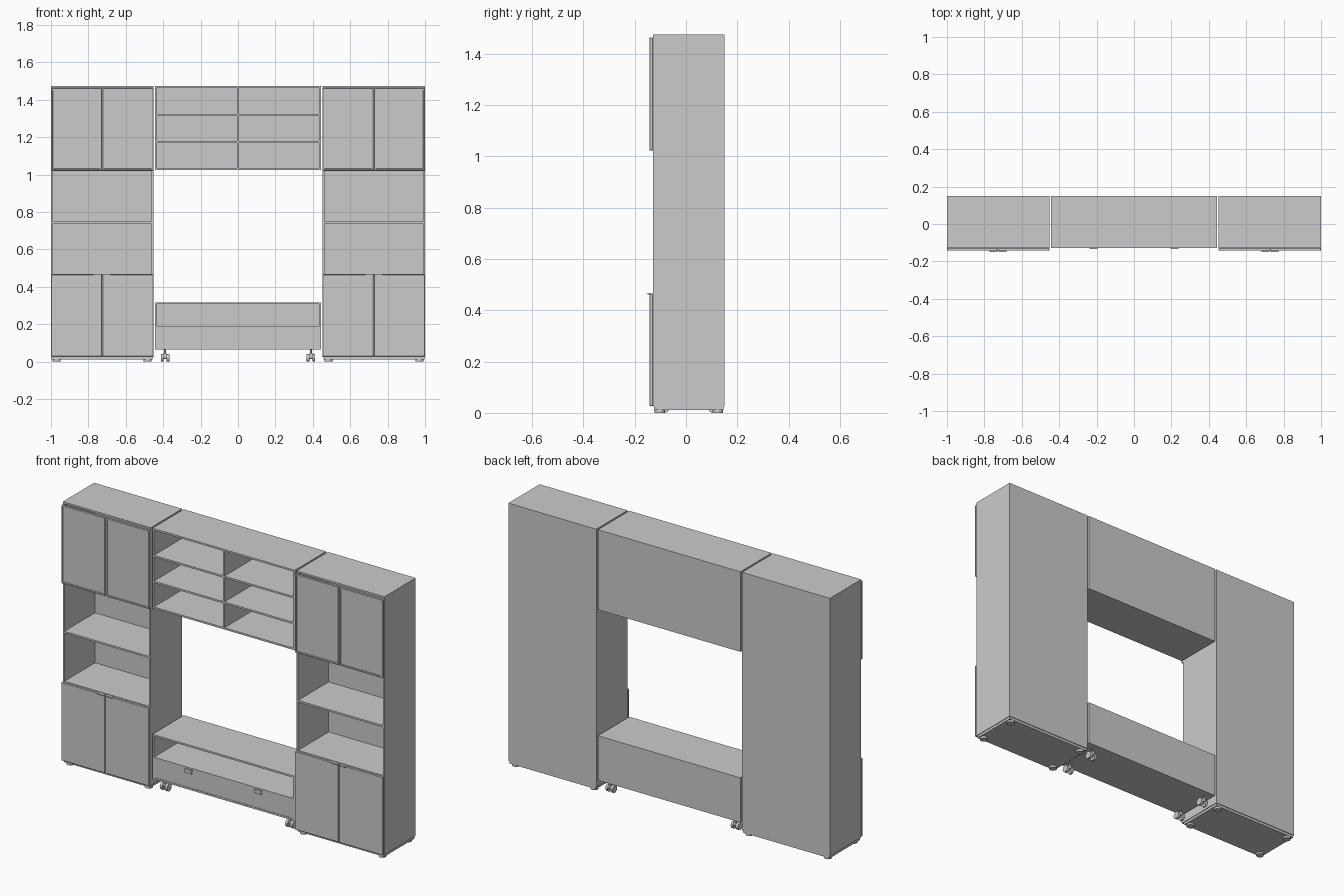
import bpy, bmesh, math
from mathutils import Matrix

if "Cube" in bpy.data.objects:
    bpy.data.objects.remove(bpy.data.objects["Cube"])

FRONT, BACK = -0.128, 0.15   # carcass depth
T = 0.01                     # board thickness


def finish(name, bm):
    me = bpy.data.meshes.new(name)
    bm.to_mesh(me)
    bm.free()
    ob = bpy.data.objects.new(name, me)
    bpy.context.collection.objects.link(ob)
    return ob


def add_box(bm, x, y, z):
    x, y, z = sorted(x), sorted(y), sorted(z)
    mid = [(a[0] + a[1]) / 2 for a in (x, y, z)]
    size = [a[1] - a[0] for a in (x, y, z)]
    bmesh.ops.create_cube(bm, size=1, matrix=Matrix.Translation(mid) @ Matrix.Diagonal((*size, 1)))


def boxes(name, *specs):
    bm = bmesh.new()
    for s in specs:
        add_box(bm, *s)
    return finish(name, bm)


def carcass(name, x, z, shelves=(), dividers=()):
    """Open-fronted box with a back panel, shelves (z of top face) and dividers (x, z range)."""
    x = sorted(x)
    inner = (x[0] + T, x[1] - T)
    yy = (FRONT, BACK)
    specs = [((x[0], inner[0]), yy, z), ((inner[1], x[1]), yy, z),
             (inner, yy, (z[0], z[0] + T)), (inner, yy, (z[1] - T, z[1])),
             (inner, (BACK - 0.006, BACK), (z[0] + T, z[1] - T))]
    specs += [(inner, (FRONT, BACK - 0.006), (s - T, s)) for s in shelves]
    specs += [((d - T / 2, d + T / 2), (FRONT, BACK - 0.006), zr) for d, zr in dividers]
    return boxes(name, *specs)


def door(name, x, z, framed):
    bm = bmesh.new()
    add_box(bm, x, (FRONT - 0.015, FRONT), z)
    bmesh.ops.bevel(bm, geom=bm.edges[:], offset=0.002, segments=1, affect='EDGES')
    if framed:   # recessed panel
        bm.normal_update()
        f = min(bm.faces, key=lambda f: f.calc_center_median().y)
        bmesh.ops.inset_region(bm, faces=[f], thickness=0.01)
        bmesh.ops.translate(bm, verts=[v for v in f.verts], vec=(0, 0, 0))
        bmesh.ops.inset_region(bm, faces=[f], thickness=0.001, depth=-0.004)
    return finish(name, bm)


def cylinder(bm, r, depth, pos, axis='Z', seg=20):
    rot = Matrix.Rotation(math.pi / 2, 4, 'Y') if axis == 'X' else Matrix()
    bmesh.ops.create_cone(bm, cap_ends=True, segments=seg, radius1=r, radius2=r, depth=depth,
                          matrix=Matrix.Translation(pos) @ rot)


# Tall side cabinets
for side, s in (("left", -1), ("right", 1)):
    xi, xo, xm = s * 0.453, s * 1.0, s * 0.7265
    carcass(side + "_cabinet", (xi, xo), (0.025, 1.475), (0.468, 0.749, 1.03))
    for part, a, b in (("inner", xi, xm - s * 0.0015), ("outer", xm + s * 0.0015, xo)):
        door(f"{side}_{part}_lower_door", (a, b), (0.027, 0.466), False)
        door(f"{side}_{part}_upper_door", (a, b), (1.022, 1.462), True)
    # tab pulls on the top edge of the lower doors
    boxes(side + "_door_pulls", *[((xm + k * 0.003, xm + k * 0.045), (FRONT - 0.022, FRONT - 0.01), (0.461, 0.468))
                                  for k in (-1, 1)])
    # plinth and feet
    boxes(side + "_plinth", ((xi + s * 0.004, xo - s * 0.004), (FRONT + 0.004, BACK - 0.004), (0.011, 0.025)))
    bm = bmesh.new()
    for fx in (xi + s * 0.03, xo - s * 0.03):
        for fy in (FRONT + 0.026, BACK - 0.026):
            cylinder(bm, 0.021, 0.012, (fx, fy, 0.006))
    finish(side + "_feet", bm)

# Upper bridge shelf unit
carcass("bridge_shelves", (-0.443, 0.443), (1.025, 1.475), (1.18, 1.325), [(0, (1.035, 1.465))])

# Low rolling media bench
carcass("media_bench", (-0.443, 0.443), (0.066, 0.317), (0.19,), [(0, (0.076, 0.18))])
for side, s in (("left", -1), ("right", 1)):
    boxes(side + "_drawer_front", ((s * 0.003, s * 0.432), (FRONT + 0.001, FRONT + 0.013), (0.077, 0.183)))
    c = s * 0.216
    boxes(side + "_drawer_pull", ((c - 0.022, c + 0.022), (FRONT - 0.006, FRONT + 0.004), (0.174, 0.181)),
          ((c - 0.022, c + 0.022), (FRONT - 0.006, FRONT - 0.002), (0.16, 0.176)))

# Twin-wheel casters
for sx in (-1, 1):
    for name, y in (("front", -0.085), ("back", 0.107)):
        bm = bmesh.new()
        x = sx * 0.39
        for k in (-1, 1):
            cylinder(bm, 0.021, 0.014, (x + k * 0.0155, y, 0.021), 'X', 24)
        cylinder(bm, 0.006, 0.034, (x, y, 0.021), 'X', 12)
        cylinder(bm, 0.005, 0.026, (x, y + 0.008, 0.055), 'Z', 12)
        add_box(bm, (x - 0.008, x + 0.008), (y - 0.012, y + 0.016), (0.024, 0.045))
        ob = finish(f"{name}_{'right' if sx > 0 else 'left'}_caster", bm)
        bpy.context.view_layer.objects.active = ob
        ob.select_set(True)
        bpy.ops.object.shade_smooth_by_angle()
        ob.select_set(False)
